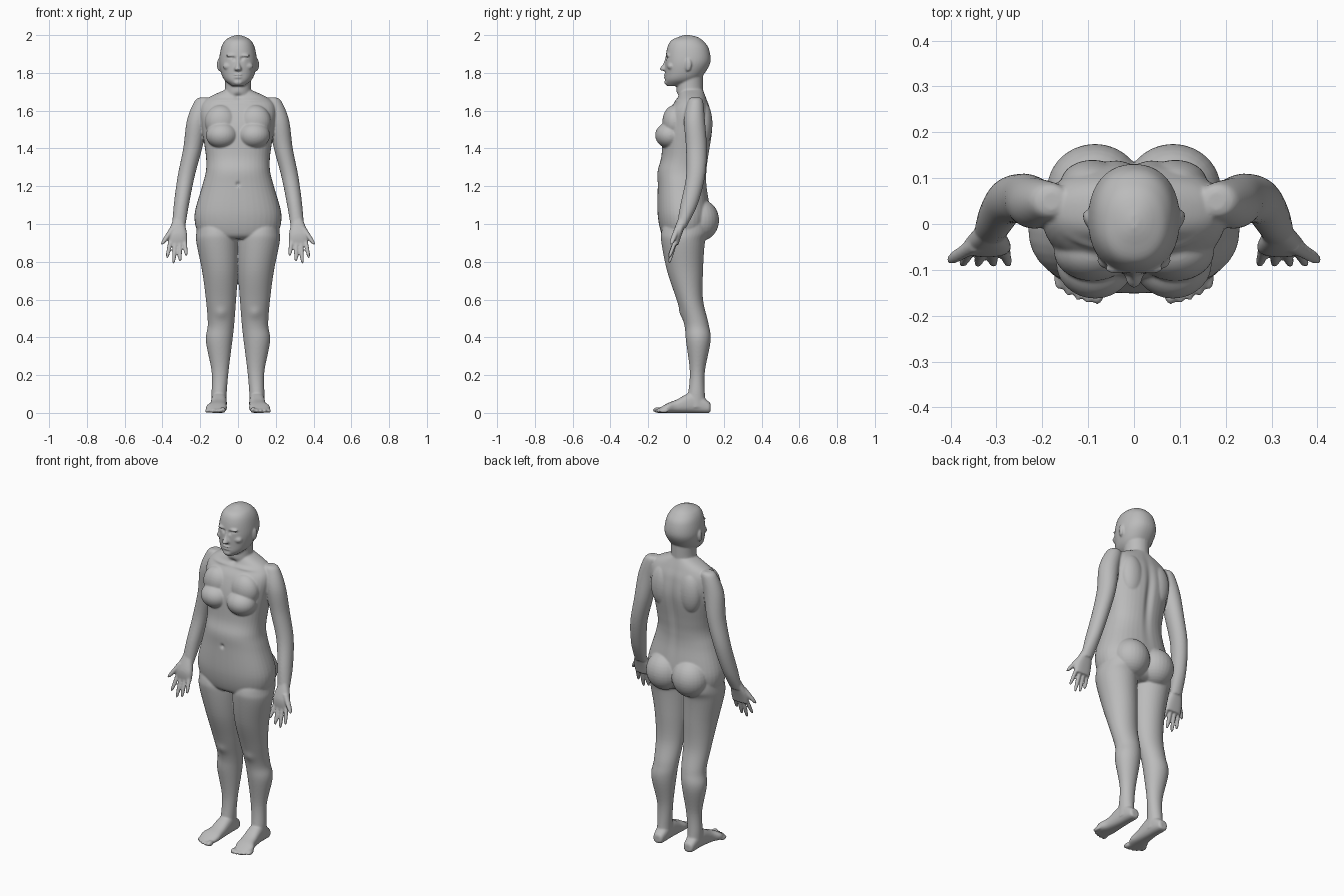
import bpy, bmesh
from math import sin, cos, pi, exp, copysign
from mathutils import Matrix, Vector

if "Cube" in bpy.data.objects:
    bpy.data.objects.remove(bpy.data.objects["Cube"])

skin = bpy.data.materials.new("grey_clay")
skin.use_nodes = True
grey = (.5, .5, .5, 1)
skin.diffuse_color = grey
skin.node_tree.nodes["Principled BSDF"].inputs["Base Color"].default_value = grey

bm = bmesh.new()


def blend(before, start, end, after, t):
    """Catmull-Rom value between start and end."""
    slope_in, slope_out = (end - before) / 2, (after - start) / 2
    rise = end - start
    bend = 3 * rise - 2 * slope_in - slope_out
    twist = slope_in + slope_out - 2 * rise
    return start + t * (slope_in + t * (bend + t * twist))


def refine(rows, steps=7):
    """Smoothly interpolated cross-sections."""
    padded = [rows[0], *rows, rows[-1]]
    fine = []
    for quad in zip(padded, padded[1:], padded[2:], padded[3:]):
        for step in range(steps):
            fine.append([blend(*values, step / steps) for values in zip(*quad)])
    return fine + [rows[-1]]


def rounded(value, power):
    return copysign(abs(value) ** (2 / power), value)


def loft(rows, side=1, along_y=False, power=2, segments=40):
    """Rows hold station, low x, high x, low depth, high depth."""
    rings = []
    for station, low_x, high_x, low_v, high_v in refine(rows):
        ring = []
        for k in range(segments):
            angle = 2 * pi * k / segments
            x = (low_x + high_x + (high_x - low_x) * rounded(cos(angle), power)) / 2
            v = (low_v + high_v + (high_v - low_v) * rounded(sin(angle), power)) / 2
            place = (side * x, station, v) if along_y else (side * x, v, station)
            ring.append(bm.verts.new(place))
        rings.append(ring)
    for lower, upper in zip(rings, rings[1:]):
        for k in range(segments):
            bm.faces.new((lower[k - 1], lower[k], upper[k], upper[k - 1]))
    bm.faces.new(rings[0])
    bm.faces.new(rings[-1])


def centred_loft(rows, **options):
    """Rows hold height, half width, front, back."""
    loft([(height, -half, half, front, back) for height, half, front, back in rows], **options)


def ball(centre, radii, spin=0):
    placement = (Matrix.Translation(centre) @ Matrix.Rotation(spin, 4, "Z")
                 @ Matrix.Diagonal(radii).to_4x4())
    bmesh.ops.create_uvsphere(bm, u_segments=28, v_segments=18, radius=1, matrix=placement)


def finger(base, tip, radius, side):
    """Tapered digit with a rounded end."""
    base, tip = Vector(base), Vector(tip)
    rows = []
    for t in (0, .4, .7, .9, .97, 1):
        point = base.lerp(tip, t)
        r = radius * max(.1, (1 - t ** 8) ** .5) * (1 - t / 8)
        rows.append((point.z, point.x - r, point.x + r, point.y - r, point.y + r))
    loft(rows, side, segments=16)


def make_torso_and_neck():
    centred_loft([(1.71, .07, -.03, .09), (1.66, .17, -.05, .11), (1.6, .2, -.09, .13),
                  (1.5, .19, -.12, .14), (1.36, .17, -.13, .12), (1.28, .17, -.15, .11),
                  (1.2, .19, -.15, .11), (1.05, .23, -.15, .13), (.95, .21, -.13, .11),
                  (.92, .16, -.1, .07)], power=2.3)
    centred_loft([(1.64, .1, -.02, .09), (1.7, .07, -.05, .09), (1.8, .07, -.04, .09)])


def make_head():
    centred_loft([(2, .01, -.01, .02), (1.99, .04, -.04, .06), (1.97, .07, -.08, .09),
                  (1.93, .09, -.1, .12), (1.86, .1, -.11, .13), (1.8, .09, -.11, .1),
                  (1.76, .07, -.11, .06), (1.73, .03, -.1, 0)], power=2.2)
    # nose, lips and chin
    centred_loft([(1.88, .01, -.11, -.08), (1.85, .01, -.12, -.08),
                  (1.82, .02, -.14, -.08), (1.81, .01, -.12, -.09)], segments=20)
    for height in (1.79, 1.777):
        ball((0, -.106, height), (.024, .012, .006))
    ball((0, -.1, 1.75), (.025, .015, .015))


def make_face_side(side):
    ball((side * .036, -.097, 1.892), (.028, .012, .008))
    ball((side * .034, -.09, 1.868), (.016, .014, .012))
    ball((side * .05, -.08, 1.835), (.03, .02, .02))
    ball((side * .1, .01, 1.843), (.01, .02, .034), spin=-side / 3)


def make_body_masses(side):
    # breast, upper chest, buttock and shoulder blade
    ball((side * .085, -.085, 1.47), (.085, .078, .07))
    ball((side * .09, -.06, 1.54), (.085, .065, .09))
    ball((side * .085, .075, 1.02), (.105, .1, .11))
    ball((side * .09, .09, 1.53), (.07, .05, .12))


def make_leg(side):
    loft([(1.04, .03, .21, -.1, .11), (.96, .01, .22, -.13, .12), (.9, 0, .22, -.13, .1),
          (.75, 0, .19, -.1, .09), (.6, .01, .17, -.05, .09), (.47, .02, .16, -.01, .12),
          (.38, .03, .17, 0, .13), (.22, .05, .14, .02, .1), (.1, .06, .14, .01, .1),
          (.03, .06, .14, -.01, .11)], side)


def make_foot(side):
    loft([(.13, .09, .11, .02, .04), (.12, .07, .13, 0, .06), (.04, .06, .14, 0, .11),
          (-.05, .06, .15, 0, .07), (-.1, .06, .17, 0, .05), (-.15, .08, .15, 0, .02)],
         side, along_y=True, power=2.5)
    for toe in range(5):
        size = .011 if toe else .015
        ball((side * (.08 + .021 * toe), -.15 + .002 * toe ** 2, size), (size, .026, size))


def make_arm(side):
    loft([(1.67, .16, .2, .03, .07), (1.65, .14, .23, .01, .09), (1.55, .16, .27, -.01, .1),
          (1.4, .19, .29, 0, .11), (1.25, .23, .32, 0, .1), (1.1, .26, .34, -.03, .06),
          (.98, .28, .35, -.05, 0)], side)


def make_hand(side):
    loft([(1.03, .29, .34, -.04, .01), (.95, .27, .37, -.07, -.02),
          (.89, .27, .37, -.07, -.04)], side, power=2.5, segments=28)
    for i, tip_height in enumerate((.83, .8, .79, .82)):
        finger((.283 + .025 * i, -.056, .91), (.273 + .034 * i, -.09, tip_height), .012, side)
    finger((.345, -.045, .98), (.404, -.08, .89), .016, side)


make_torso_and_neck()
make_head()
for side in (1, -1):
    for make_part in (make_face_side, make_body_masses, make_leg, make_foot, make_arm, make_hand):
        make_part(side)

# fuse all parts into one smooth skin
bmesh.ops.recalc_face_normals(bm, faces=bm.faces)
parts = bpy.data.meshes.new("body_parts")
bm.to_mesh(parts)
bm.free()
body = bpy.data.objects.new("body", parts)
bpy.context.collection.objects.link(body)
remesh = body.modifiers.new("fuse", "REMESH")
remesh.mode = "VOXEL"
remesh.voxel_size = .005
relax = body.modifiers.new("relax", "SMOOTH")
relax.factor = .5
relax.iterations = 6
depsgraph = bpy.context.evaluated_depsgraph_get()
fused = bpy.data.meshes.new_from_object(body.evaluated_get(depsgraph))
body.modifiers.clear()
body.data = fused
bpy.data.meshes.remove(parts)


def press(centre, radii, move):
    """Soft push of the skin around a point."""
    for vertex in fused.vertices:
        offset = [(a - b) / r for a, b, r in zip(vertex.co, centre, radii)]
        distance = sum(value * value for value in offset)
        if distance < 6:
            vertex.co += Vector(move) * exp(-distance)


# hollows of the spine, navel, throat and mouth
press((0, .14, 1.4), (.022, .05, .2), (0, -.014, 0))
press((0, -.15, 1.21), (.011, .03, .012), (0, .009, 0))
press((0, -.05, 1.675), (.018, .04, .014), (0, .009, 0))
press((0, -.117, 1.783), (.022, .02, .003), (0, .004, 0))
# eye corners, eyelids, collarbones and knees
for side in (1, -1):
    press((side * .02, -.1, 1.874), (.009, .03, .009), (0, .008, 0))
    press((side * .036, -.1, 1.881), (.022, .03, .004), (0, .005, 0))
    press((side * .09, -.06, 1.655), (.07, .04, .01), (0, -.007, 0))
    press((side * .09, -.02, .53), (.03, .03, .03), (0, -.007, 0))

fused.materials.clear()
fused.materials.append(skin)
bpy.context.view_layer.objects.active = body
body.select_set(True)
bpy.ops.object.shade_smooth()
